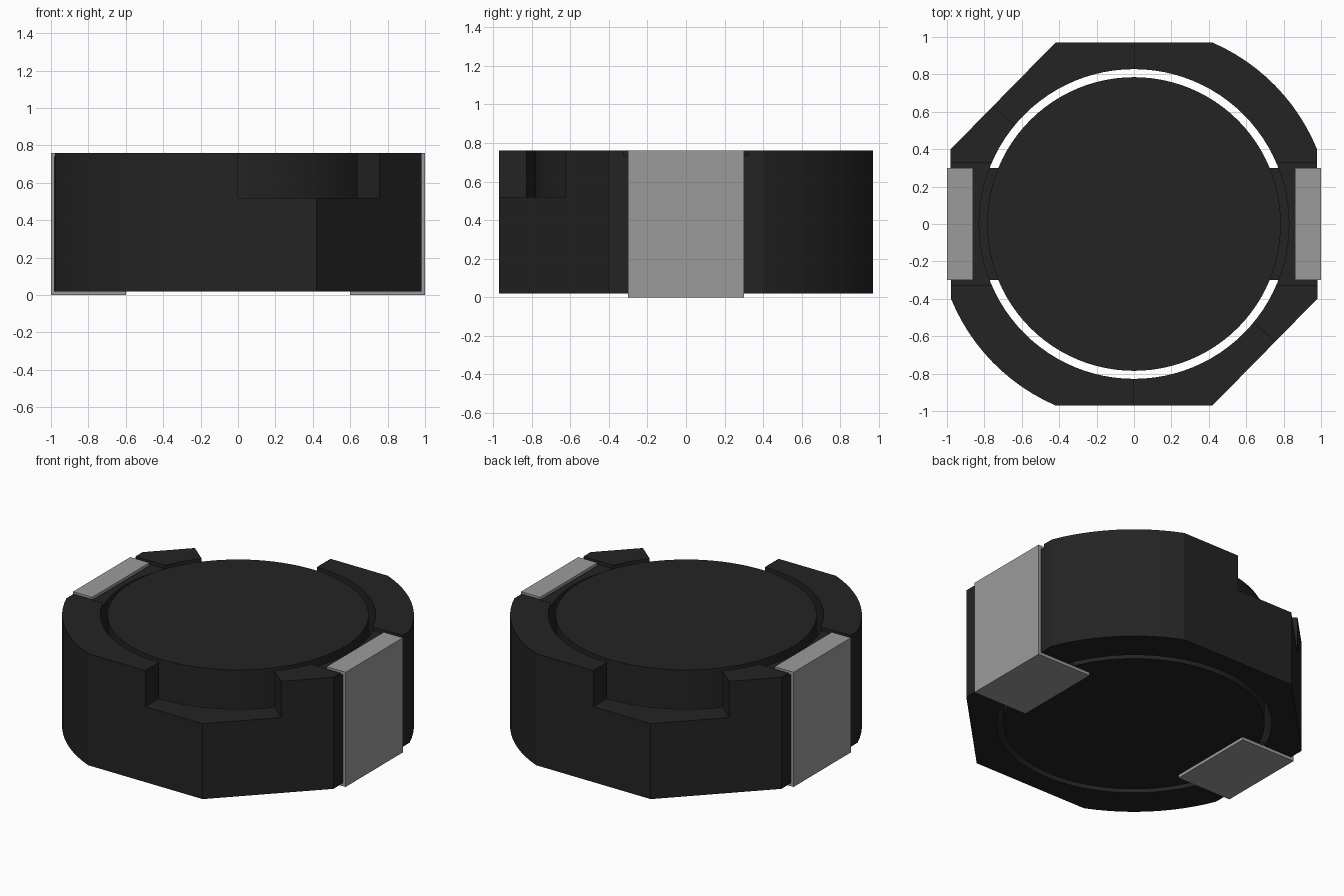
import bpy, bmesh, math

cube = bpy.data.objects.get("Cube")
if cube:
    bpy.data.objects.remove(cube, do_unlink=True)

BASE, TOP = 0.02, 0.76          # underside and top of the housing
CORE_R, HOLE_R, ARC_R = 0.785, 0.828, 1.057
NOTCH_Z, SLOT_Z = 0.52, 0.735


def make_material(name, rgb, rough):
    m = bpy.data.materials.new(name)
    m.use_nodes = True
    m.diffuse_color = (*rgb, 1)
    bsdf = m.node_tree.nodes["Principled BSDF"]
    bsdf.inputs["Base Color"].default_value = (*rgb, 1)
    bsdf.inputs["Roughness"].default_value = rough
    return m


black = make_material("black ferrite", (0.017, 0.017, 0.017), 0.6)
silver = make_material("tinned metal", (0.33, 0.33, 0.33), 0.5)


def prism(name, points, vec, mat):
    """Closed polygon of 3D points extruded along a vector."""
    bm = bmesh.new()
    face = bm.faces.new([bm.verts.new(p) for p in points])
    new = bmesh.ops.extrude_face_region(bm, geom=[face])["geom"]
    bmesh.ops.translate(bm, vec=vec, verts=[g for g in new if isinstance(g, bmesh.types.BMVert)])
    bmesh.ops.recalc_face_normals(bm, faces=bm.faces)
    me = bpy.data.meshes.new(name)
    bm.to_mesh(me)
    bm.free()
    me.materials.append(mat)
    ob = bpy.data.objects.new(name, me)
    bpy.context.collection.objects.link(ob)
    return ob


def upright(name, xy, z0, z1, mat):
    return prism(name, [(x, y, z0) for x, y in xy], (0, 0, z1 - z0), mat)


def arc(r, a0, a1, n):
    """Points on a circle about the origin, angles in radians."""
    return [(r * math.cos(a0 + (a1 - a0) * i / n), r * math.sin(a0 + (a1 - a0) * i / n))
            for i in range(n + 1)]


def circle(r, n=96):
    return arc(r, 0, 2 * math.pi, n)[:-1]


def rect(x0, x1, y0, y1):
    return [(x0, y0), (x1, y0), (x1, y1), (x0, y1)]


def select_only(ob):
    bpy.ops.object.select_all(action='DESELECT')
    ob.select_set(True)
    bpy.context.view_layer.objects.active = ob


def cut(ob, cutter):
    cutter.hide_render = True
    mod = ob.modifiers.new("cut", 'BOOLEAN')
    mod.operation, mod.solver, mod.object = 'DIFFERENCE', 'EXACT', cutter
    select_only(ob)
    bpy.ops.object.modifier_apply(modifier=mod.name)
    bpy.data.objects.remove(cutter, do_unlink=True)


# Housing outline: two rounded corners, two chamfered corners
a0, a1 = math.atan2(0.40, 0.98), math.atan2(0.97, 0.42)
half = arc(ARC_R, a0, a1, 12) + [(-0.42, 0.97), (-0.98, 0.40)]
outline = half + [(-x, -y) for x, y in half]
housing = upright("housing_ring", outline, BASE, TOP, black)
cut(housing, upright("hole_cutter", circle(HOLE_R), -0.2, 1.0, black))

# Radial notches over the chamfers and shallow slots for the terminals
wedge = [(0, 0)] + arc(1.5, math.radians(-90), math.radians(-39.7), 4)
for s in (1, -1):
    cut(housing, upright("notch_cutter", [(s * x, s * y) for x, y in wedge], NOTCH_Z, 1.0, black))
    slot = rect(0.5, 1.2, -0.325, 0.325)
    cut(housing, upright("slot_cutter", [(s * x, s * y) for x, y in slot], SLOT_Z, 1.0, black))

# Central core
core = upright("core", circle(CORE_R), BASE, TOP, black)

# Wrap-around terminals, each on a dark pad that closes the gap
clip = [(0.60, 0), (1.0, 0), (1.0, TOP), (0.86, TOP), (0.86, 0.74),
        (0.98, 0.74), (0.98, BASE), (0.60, BASE)]
for s, side in ((1, "left"), (-1, "right")):
    prism(f"terminal_{side}", [(s * x, -0.30, z) for x, z in clip], (0, 0.60, 0), silver)
    pad = [(s * x, y) for x, y in rect(0.62, 0.97, -0.30, 0.30)]
    upright(f"terminal_pad_{side}", pad, BASE + 0.001, BASE + 0.02, black)

# Smooth the round walls, keep the edges crisp
for ob in (housing, core):
    select_only(ob)
    bpy.ops.object.shade_smooth_by_angle(angle=math.radians(15))
